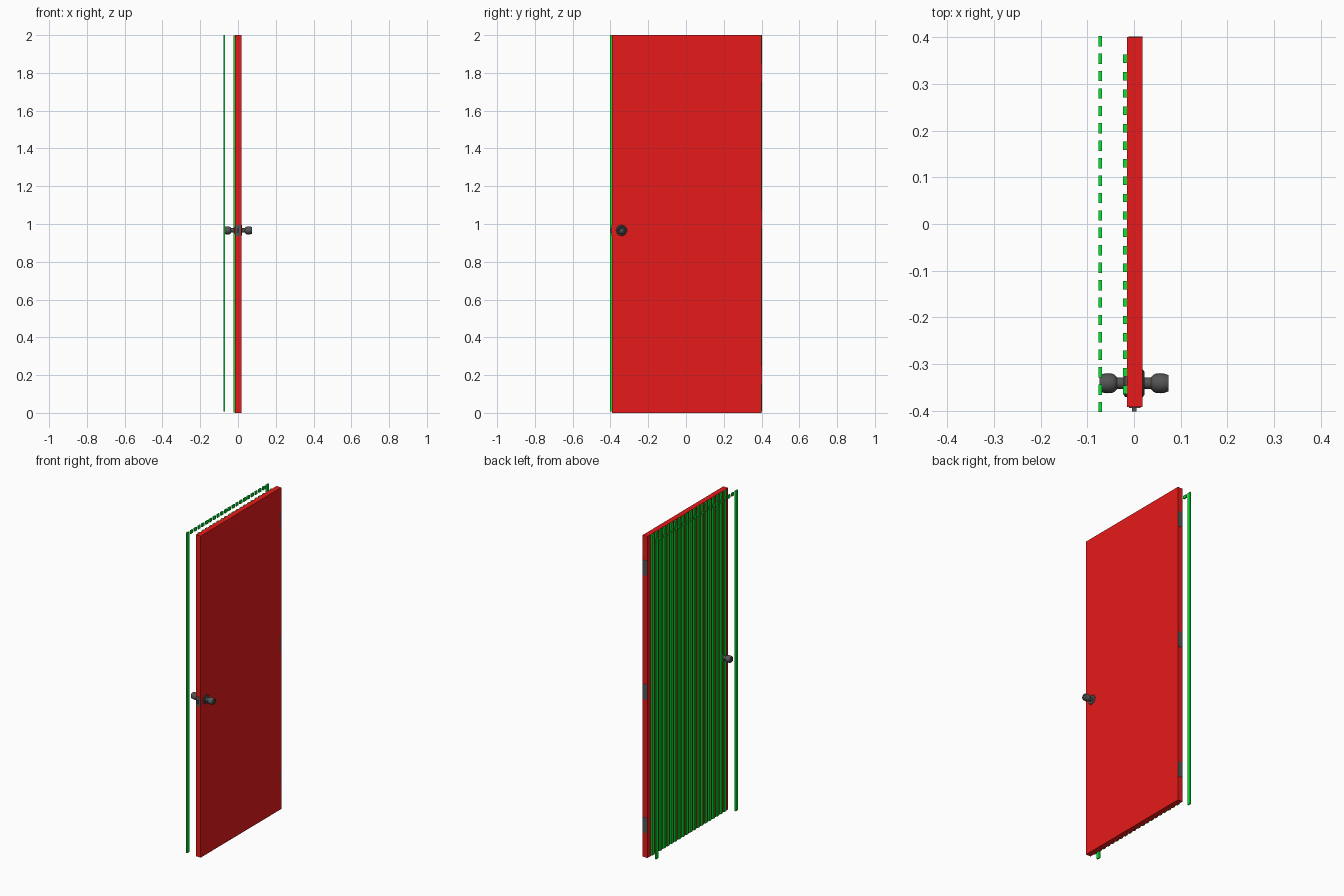
import bpy, bmesh, math
from mathutils import Matrix

if "Cube" in bpy.data.objects:
    bpy.data.objects.remove(bpy.data.objects["Cube"])


def material(name, rgb):
    m = bpy.data.materials.new(name)
    m.diffuse_color = (*rgb, 1)
    m.use_nodes = True
    m.node_tree.nodes["Principled BSDF"].inputs["Base Color"].default_value = m.diffuse_color
    return m


RED = material("red_paint", (0.8, 0.01, 0.01))
GREEN = material("green_paint", (0.0, 0.8, 0.03))
DARK = material("dark_metal", (0.09, 0.09, 0.09))


def finish(name, bm, mat):
    bmesh.ops.recalc_face_normals(bm, faces=bm.faces)
    me = bpy.data.meshes.new(name)
    bm.to_mesh(me)
    bm.free()
    ob = bpy.data.objects.new(name, me)
    bpy.context.collection.objects.link(ob)
    me.materials.append(mat)
    return ob


def boxes(name, items, mat):
    """One object from boxes given as (x0, x1, y0, y1, z0, z1)."""
    bm = bmesh.new()
    for x0, x1, y0, y1, z0, z1 in items:
        m = Matrix.Translation(((x0 + x1) / 2, (y0 + y1) / 2, (z0 + z1) / 2))
        m = m @ Matrix.Diagonal((x1 - x0, y1 - y0, z1 - z0, 1))
        bmesh.ops.create_cube(bm, size=1, matrix=m)
    return finish(name, bm, mat)


def lathe_x(name, profile, y, z, side, mat, n=16):
    """Revolve (distance, radius) points about an x axis through y, z."""
    bm = bmesh.new()
    rings = []
    for d, r in profile:
        rings.append([bm.verts.new((side * d,
                                    y + r * math.cos(2 * math.pi * i / n),
                                    z + r * math.sin(2 * math.pi * i / n)))
                      for i in range(n)])
    for a, b in zip(rings, rings[1:]):
        for i in range(n):
            j = (i + 1) % n
            bm.faces.new((a[i], a[j], b[j], b[i]))
    bm.faces.new(rings[0])
    bm.faces.new(rings[-1])
    ob = finish(name, bm, mat)
    bpy.context.view_layer.objects.active = ob
    ob.select_set(True)
    bpy.ops.object.shade_smooth_by_angle(angle=math.radians(35))
    ob.select_set(False)


# Door slab
boxes("door_panel", [(-0.015, 0.018, -0.392, 0.4, 0, 2)], RED)

# Slats on the back face and outer row: end posts with short pieces on top
STEP, FIRST = 0.0373, -0.392
rows = [FIRST + STEP * i for i in range(22)]
boxes("back_slats", [(-0.024, -0.015, y - 0.009, y + 0.009, 0.003, 1.998)
                     for y in rows[1:-1]], GREEN)
boxes("outer_posts", [(-0.076, -0.068, y - 0.011, y + 0.011, 0.008, 2)
                      for y in (rows[0], rows[-1])], GREEN)
boxes("outer_top_pieces", [(-0.076, -0.068, y - 0.011, y + 0.011, 1.98, 2)
                           for y in rows[1:-1]], GREEN)

# Door knobs with rosettes, one on each side
knob = [(0.0, 0.029), (0.019, 0.029), (0.022, 0.025), (0.022, 0.012),
        (0.036, 0.012), (0.040, 0.017), (0.046, 0.0205), (0.056, 0.0215),
        (0.065, 0.0205), (0.074, 0.0175), (0.074, 0.012), (0.072, 0.010)]
for label, side in (("front", 1), ("back", -1)):
    lathe_x(label + "_knob", knob, -0.341, 0.966, side, DARK)

# Latch plate and bolt on the lock edge
boxes("latch_plate", [(-0.011, 0.014, -0.3935, -0.385, 0.937, 0.995)], DARK)
boxes("latch_bolt", [(-0.004, 0.005, -0.402, -0.39, 0.956, 0.976)], DARK)

# Hinge leaves on the hinge edge
boxes("hinges", [(-0.012, 0.018, 0.39, 0.4015, z - 0.048, z + 0.048)
                 for z in (0.2, 1.03, 1.8)], DARK)
